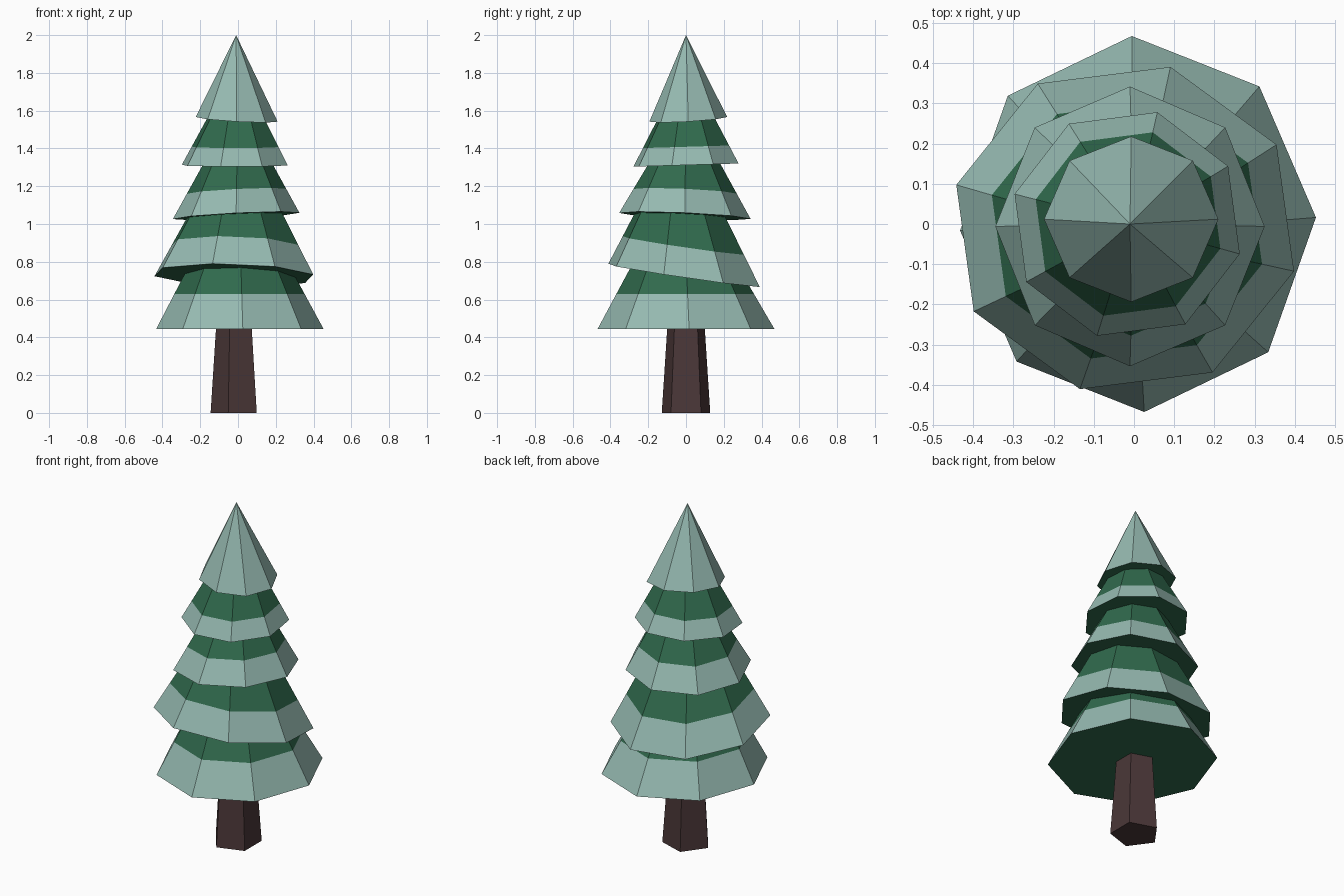
import bpy, bmesh, math

if "Cube" in bpy.data.objects:
    bpy.data.objects.remove(bpy.data.objects["Cube"])


def material(name, rgb):
    m = bpy.data.materials.new(name)
    m.diffuse_color = (*rgb, 1)
    m.use_nodes = True
    m.node_tree.nodes["Principled BSDF"].inputs["Base Color"].default_value = m.diffuse_color
    return m


frost = material("pale_frost_green", (0.305, 0.491, 0.44))
green = material("deep_pine_green", (0.03, 0.144, 0.074))
brown = material("dark_bark_brown", (0.069, 0.038, 0.039))


def make_object(name, bm, mats):
    bmesh.ops.recalc_face_normals(bm, faces=bm.faces)
    mesh = bpy.data.meshes.new(name)
    bm.to_mesh(mesh)
    bm.free()
    for m in mats:
        mesh.materials.append(m)
    ob = bpy.data.objects.new(name, mesh)
    bpy.context.collection.objects.link(ob)
    return ob


def bridge(bm, a, b, mat=0):
    n = len(a)
    for i in range(n):
        j = (i + 1) % n
        bm.faces.new((a[i], a[j], b[j], b[i])).material_index = mat


def tier(name, centre, radius, phase, tilt, apex, frost_part):
    """Eight-sided tilted cone: frosted lower band, green top and underside."""
    bm = bmesh.new()
    base = []
    for i in range(8):
        a = math.radians(phase + 45 * i)
        x = centre[0] + radius[0] * math.cos(a)
        y = centre[1] + radius[1] * math.sin(a)
        base.append(bm.verts.new((x, y, centre[2] + tilt[0] * x + tilt[1] * y)))
    tip = bm.verts.new(apex)
    bm.faces.new(base[::-1]).material_index = 1
    rim, top_mat = base, 0
    if frost_part < 1:
        rim = [bm.verts.new(v.co.lerp(tip.co, frost_part)) for v in base]
        bridge(bm, base, rim)
        top_mat = 1
    for i in range(8):
        bm.faces.new((rim[i], rim[(i + 1) % 8], tip)).material_index = top_mat
    make_object(name, bm, (frost, green))


# Branch tiers, bottom to top
tier("branch_tier_1", (0.01, 0, 0.445), (0.443, 0.468), 2, (0, 0), (0, -0.02, 1.28), 0.22)
tier("branch_tier_2", (-0.022, -0.01, 0.726), (0.435, 0.415), -15, (-0.027, -0.147), (0, -0.03, 1.52), 0.2)
tier("branch_tier_3", (-0.01, -0.006, 1.043), (0.335, 0.348), 0, (0.05, -0.045), (0, 0, 1.65), 0.215)
tier("branch_tier_4", (-0.017, 0, 1.312), (0.29, 0.288), -15, (0, 0.03), (-0.005, 0, 1.85), 0.18)
tier("treetop", (-0.007, 0.012, 1.553), (0.217, 0.206), 0, (-0.057, 0.06), (-0.01, 0, 2.0), 1)

# Five-sided tapered trunk
bm = bmesh.new()
rings = []
for r, x0, z in ((0.135, -0.01, 0), (0.103, -0.012, 0.47)):
    rings.append([bm.verts.new((x0 + r * math.cos(math.radians(36 + 72 * i)),
                                r * math.sin(math.radians(36 + 72 * i)), z))
                  for i in range(5)])
bridge(bm, *rings)
bm.faces.new(rings[0][::-1])
bm.faces.new(rings[1])
make_object("trunk", bm, (brown,))
